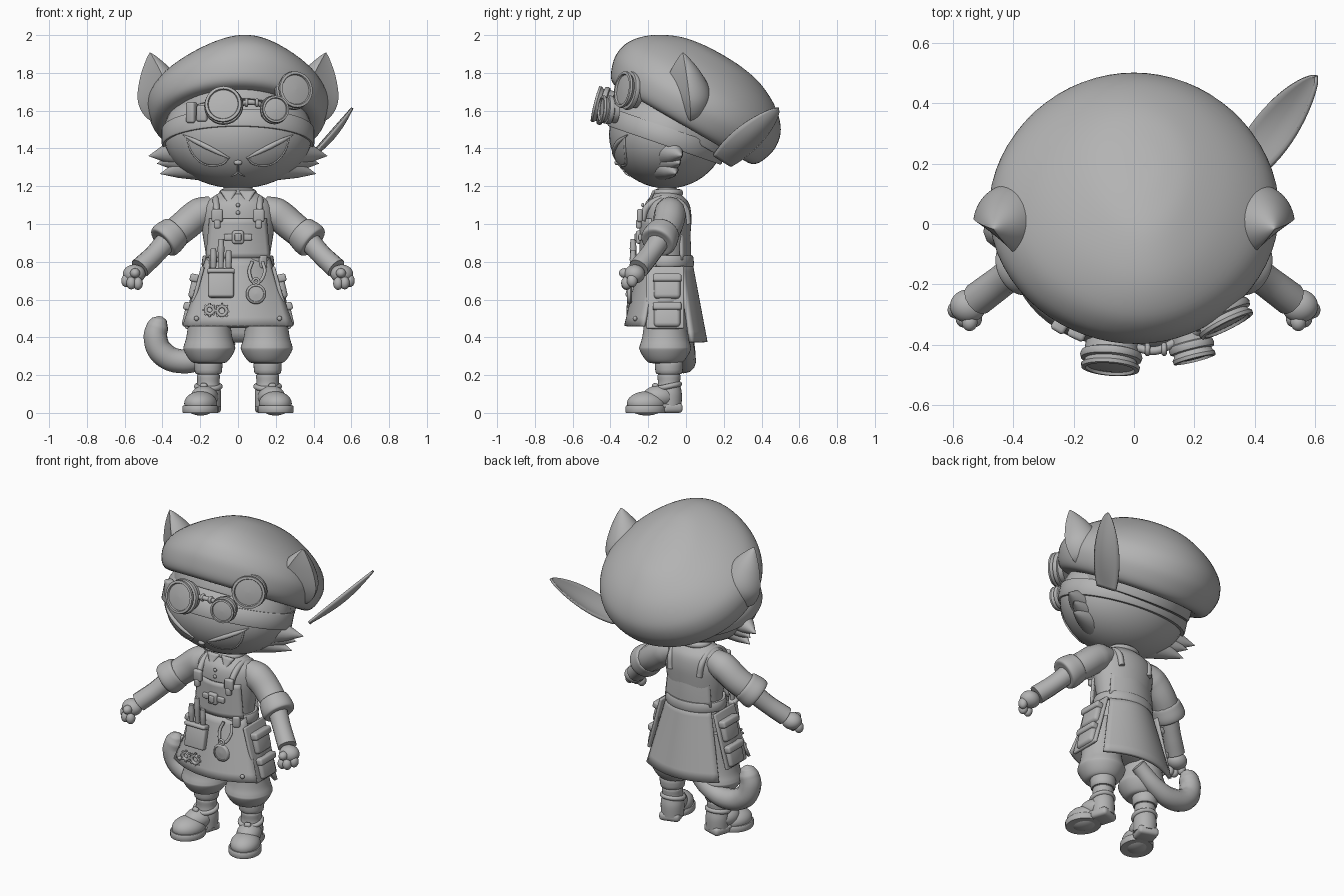
import bpy, bmesh, math
from mathutils import Vector, Matrix, Euler

if "Cube" in bpy.data.objects:
    bpy.data.objects.remove(bpy.data.objects["Cube"])

GREY = (0.45, 0.45, 0.45, 1)
mat = bpy.data.materials.new("plain_grey")
mat.use_nodes = True
mat.diffuse_color = GREY
mat.node_tree.nodes["Principled BSDF"].inputs["Base Color"].default_value = GREY
made = []
SIDES = ((1, "left"), (-1, "right"))


def add(name, mesh):
    mesh.materials.clear()
    mesh.materials.append(mat)
    ob = bpy.data.objects.new(name, mesh)
    bpy.context.collection.objects.link(ob)
    made.append(ob)
    return ob


def from_bm(name, bm, mtx=Matrix()):
    bm.transform(mtx)
    bmesh.ops.recalc_face_normals(bm, faces=bm.faces)
    mesh = bpy.data.meshes.new(name)
    bm.to_mesh(mesh)
    bm.free()
    return add(name, mesh)


def place(loc, rot=(0, 0, 0), scale=(1, 1, 1)):
    q = rot if hasattr(rot, "to_matrix") else Euler([math.radians(a) for a in rot])
    return Matrix.LocRotScale(Vector(loc), q, Vector(scale))


def aim(d):
    return Vector(d).to_track_quat('Z', 'Y')


def smooth(pts, n=5):
    """Catmull-Rom resampling of a profile"""
    p = [Vector(a) for a in pts]
    p = [p[0]] + p + [p[-1]]
    out = []
    for a, b, c, d in zip(p, p[1:], p[2:], p[3:]):
        for i in range(n):
            t = i / n
            out.append(b + (c - a) * t / 2 + (a * 2 - b * 5 + c * 4 - d) * t * t / 2
                       + (b * 3 - a - c * 3 + d) * t ** 3 / 2)
    return out + [p[-1]]


def lathe(name, prof, mtx, seg=40, warp=None):
    bm = bmesh.new()
    rings = []
    for r, z in prof:
        ring = []
        for i in range(seg):
            a = math.tau * i / seg
            co = Vector((max(r, 1e-4) * math.cos(a), max(r, 1e-4) * math.sin(a), z))
            ring.append(bm.verts.new(warp(co, r) if warp else co))
        rings.append(ring)
    for a, b in zip(rings, rings[1:]):
        for i in range(seg):
            j = (i + 1) % seg
            bm.faces.new((a[i], a[j], b[j], b[i]))
    bm.faces.new(rings[0])
    bm.faces.new(rings[-1])
    return from_bm(name, bm, mtx)


def ball(name, loc, size, rot=(0, 0, 0)):
    bm = bmesh.new()
    bmesh.ops.create_uvsphere(bm, u_segments=40, v_segments=24, radius=1)
    return from_bm(name, bm, place(loc, rot, size))


def box(name, loc, size, rot=(0, 0, 0), bevel=0.012):
    bm = bmesh.new()
    bmesh.ops.create_cube(bm, size=1)
    bm.transform(Matrix.Diagonal((*size, 1)))
    bmesh.ops.bevel(bm, geom=bm.edges[:], offset=min(bevel, min(size) * .4), segments=3, affect='EDGES', profile=.5)
    return from_bm(name, bm, place(loc, rot))


def tube(name, pts, r, closed=False):
    """Round sweep; r is one radius or a list per point"""
    rs = r if isinstance(r, list) else [r] * len(pts)
    cu = bpy.data.curves.new(name, 'CURVE')
    cu.dimensions, cu.bevel_depth, cu.bevel_resolution = '3D', 1, 4
    cu.use_fill_caps = True
    sp = cu.splines.new('BEZIER')
    sp.bezier_points.add(len(pts) - 1)
    sp.use_cyclic_u, sp.resolution_u = closed, 6
    for bp, p, rad in zip(sp.bezier_points, pts, rs):
        bp.co, bp.radius = p, rad
        bp.handle_left_type = bp.handle_right_type = 'AUTO'
    tmp = bpy.data.objects.new(name + "_path", cu)
    bpy.context.collection.objects.link(tmp)
    bpy.context.view_layer.update()
    mesh = bpy.data.meshes.new_from_object(tmp.evaluated_get(bpy.context.evaluated_depsgraph_get()))
    bpy.data.objects.remove(tmp)
    return add(name, mesh)


def ring(name, loc, r, thick, rot=(0, 0, 0), flat=1):
    q = place(loc, rot)
    pts = [q @ Vector((r * math.cos(i * math.tau / 12), r * flat * math.sin(i * math.tau / 12), 0)) for i in range(12)]
    return tube(name, pts, thick, True)


def sheet(name, f, thick=0.015, nu=16, nv=8):
    bm = bmesh.new()
    g = [[bm.verts.new(f(2 * i / nu - 1, j / nv)) for i in range(nu + 1)] for j in range(nv + 1)]
    for a, b in zip(g, g[1:]):
        for i in range(nu):
            bm.faces.new((a[i], a[i + 1], b[i + 1], b[i]))
    ob = from_bm(name, bm)
    m = ob.modifiers.new("thickness", 'SOLIDIFY')
    m.thickness, m.offset = thick, 0
    return ob


# Head, with a helper that finds the face surface
HC, HR = Vector((0, -.1, 1.475)), Vector((.395, .308, .287))
ball("head", HC, HR)


def face(x, z, off=0.0):
    k = 1 - (x / HR.x) ** 2 - ((z - HC.z) / HR.z) ** 2
    return Vector((x, HC.y - HR.y * math.sqrt(max(k, 0)) - off, z))


for s, side in SIDES:
    top = lambda t: 1.345 + .115 * t
    bot = lambda t: top(t) - .12 * math.sin(math.pi * t) ** .55 * (.5 + .5 * t)
    ex = lambda t: s * (.055 + .215 * t)
    sheet(side + "_eye", lambda u, v: face(ex(.5 + u / 2), top(.5 + u / 2) * (1 - v) + bot(.5 + u / 2) * v, .002), .006)
    tube(side + "_eye_rim", [face(ex(i / 10), bot(i / 10), .002) for i in range(11)], .006)
    tube(side + "_brow", [face(s * (.045 + .062 * i), 1.348 + .031 * i, .003) for i in range(5)], [.004, .011, .014, .012, .003])
    tube(side + "_mouth", [face(0, 1.275, .004), face(s * .015, 1.262, .004), face(s * .035, 1.252, .002)], [.005, .005, .002])
    # Cheek fur tufts
    for i, (a, b, r) in enumerate([((.22, -.13, 1.395), (.475, -.02, 1.36), .11), ((.15, -.14, 1.325), (.415, -.05, 1.265), .1),
                                   ((.25, -.11, 1.345), (.43, -.03, 1.32), .08)]):
        a, b = Vector((a[0] * s, *a[1:])), Vector((b[0] * s, *b[1:]))
        lathe(f"{side}_cheek_tuft_{i}", [(r, 0), (r * .76, .3), (r * .42, .66), (0, 1)],
              place(a, aim(b - a), (1, 1, (b - a).length)), 24)

    # Ear: pointed cup, hollowed forwards and outwards
    def cup(co, r, s=s):
        d = Vector((s * .62, -.78, 0))
        k = co.dot(d)
        return co - d * max(0, k - .5 * r) * 1.1

    lathe(side + "_ear", smooth([(.06, -.06), (.115, -.02), (.14, .05), (.13, .12), (.085, .21), (.03, .285), (0, .315)]),
          place((s * .385, .005, 1.605), (4, s * 15, 0), (.93, .95, 1)), 40, cup)
ball("nose", face(0, 1.325, .002), (.022, .014, .014))
tube("mouth_line", [face(0, 1.32, .003), face(0, 1.272, .003)], .004)

# Beret, ridged along the middle and narrowing towards its raised front
TILT = (-30, 0, 0)


def narrow(co, r):
    h = max(0, -.5 * co.y + .866 * co.z - .06)
    ridge = .22 * (max(0, co.z) / .38) ** 2
    return Vector((co.x * (1 - ridge - 1.3 * h * h) + .25 * h * h, co.y, co.z))


lathe("beret", smooth([(.29, .02), (.335, -.02), (.39, -.04), (.44, -.025), (.472, .03), (.488, .11), (.464, .2), (.38, .288),
                       (.25, .355), (.12, .382), (0, .388)]), place((0, 0, 1.56), TILT), 64, narrow)
lathe("beret_band", [(.33, -.08), (.362, -.08), (.368, -.07), (.365, .03), (.3, .03)],
      place((0, -.01, 1.56), TILT, (1, .97, 1)), 56)
lathe("goggle_strap", [(.9, -.048), (1, -.048), (1.015, -.04), (1.015, .04), (1, .048), (.9, .048)],
      place((0, -.1, 1.462), (-19, 0, 0), (.398, .315, 1)), 56)
# Feather
F0, F1 = Vector((.365, .19, 1.335)), Vector((.605, .49, 1.615))
FW = Vector((-.46, .75, -.46))
sheet("feather", lambda u, v: F0.lerp(F1, v) + FW * u * .085 * max(0, math.sin(math.pi * (.22 + .78 * v))) ** .65
      + Vector((.02, 0, -.02)) * math.sin(math.pi * v) * (1 - u * u), .012, 8, 24)

# Goggles
LENS = [(.72, 0), (.88, 0), (.9, .35), (1, .4), (1.04, .55), (1, .7), (.86, .74), (.9, .85), (.98, .95),
        (.96, 1.1), (.82, 1.12), (.78, 1), (.5, 1.05), (0, 1.08)]
for n, c, d, r in (("large_lens", (-.072, -.395, 1.615), (-.08, -1, .25), .1), ("raised_lens", (.27, -.26, 1.70), (.42, -.85, .14), .1),
                   ("small_lens", (.18, -.365, 1.6), (.25, -1, .1), .074)):
    lathe(n, [(a * r, b * .08) for a, b in LENS], place(c, aim(d)), 40)
tube("goggle_bridge", [(.01, -.41, 1.635), (.07, -.42, 1.645), (.14, -.39, 1.625)], .014)
tube("lens_hinge", [(.2, -.36, 1.64), (.24, -.32, 1.68)], .022)
for x in (.045, .1):
    ring(f"bridge_collar_{x}", (x, -.415, 1.642), .014, .009, (0, 90, 0))
box("strap_buckle", (-.245, -.335, 1.59), (.05, .05, .11), (0, 0, -32))
box("strap_plate", (-.19, -.365, 1.585), (.06, .035, .085), (0, 0, -25))

# Torso, hips and collar
lathe("shirt", smooth([(.165, .78), (.172, .85), (.188, .95), (.195, 1.04), (.175, 1.11), (.115, 1.155), (.08, 1.18), (.075, 1.23)]),
      place((0, -.1, 0), scale=(1, .66, 1)))
lathe("hips", smooth([(.1, .45), (.185, .49), (.195, .6), (.175, .8)]), place((0, -.1, 0), scale=(1, .66, 1)))
lathe("belt", [(.16, .775), (.187, .775), (.193, .785), (.188, .825), (.183, .832), (.16, .832)], place((0, -.1, 0), scale=(1, .74, 1)))
ring("collar", (0, -.095, 1.165), .08, .02, flat=.75)

# Apron
sheet("apron_front", lambda u, v: (u * (.165 + .125 * v), -.235 - .085 * v + (.08 + .02 * v) * u * u, .82 - .36 * v))
sheet("apron_back", lambda u, v: (u * (.15 + .1 * v), .024 + .08 * v - (.06 + .02 * v) * u * u, .8 - .425 * v), .02)
sheet("apron_bib", lambda u, v: (u * (.168 - .02 * v), -.238 + .055 * u * u, .82 + .21 * v))
sheet("apron_upper_back", lambda u, v: (u * (.16 - .03 * v), .022 - .05 * u * u - .012 * v * v, .81 + (.2 + .09 * u * u) * v), .012)
box("chest_strap", (0, -.243, .93), (.15, .02, .035))
box("chest_buckle", (0, -.25, .93), (.062, .03, .07))
box("chest_buckle_pin", (0, -.265, .93), (.035, .015, .04))
for i, z in enumerate((.99, 1.06, 1.1)):
    ball(f"button_{i}", (0, -.235 + .06 * max(0, z - 1), z), (.011, .008, .011))

for s, side in SIDES:
    sheet(side + "_collar_flap", lambda u, v: (s * (.05 + .045 * u * (1 - v)), -.17 - .03 * v, 1.175 - .07 * v), .014, 4, 4)
    tube(side + "_brace", [(s * .11, -.232, 1.02), (s * .115, -.205, 1.09), (s * .115, -.1, 1.135), (s * .11, -.01, 1.09), (s * .1, .01, 1.0)],
         .018)
    box(side + "_brace_buckle", (s * .11, -.245, 1.045), (.06, .03, .07))
    box(side + "_brace_clip", (s * .11, -.25, 1.0), (.035, .03, .05))
    box(side + "_side_flap", (s * .23, -.11, .61), (.02, .2, .34), (0, -s * 15, 0))
    for i, (x, z) in enumerate(((.228, .665), (.262, .515))):
        box(f"{side}_pouch_{i}", (s * x, -.1, z), (.05, .14, .125), (0, -s * 13, 0), .02)
        box(f"{side}_pouch_flap_{i}", (s * (x - .002), -.1, z + .048), (.058, .152, .042), (0, -s * 13, 0))
    ball(side + "_apron_rivet", (s * .22, -.27, .5), (.013, .012, .013))
    box(side + "_belt_clip", (s * .13, -.2, .8), (.045, .04, .07), (0, 0, s * 25))

    # Arm, rolled sleeve and hand
    tube(side + "_sleeve", [(s * .13, -.085, 1.08), (s * .2, -.085, 1.055), (s * .29, -.1, .985), (s * .37, -.14, .92)],
         [.07, .085, .082, .078])
    d = Vector((s * .7, -.35, -.6)).normalized()
    lathe(side + "_sleeve_cuff", smooth([(.06, -.05), (.084, -.05), (.092, -.02), (.096, .02), (.088, .046), (.06, .046)], 4),
          place((s * .365, -.135, .93), aim(d)), 32)
    tube(side + "_forearm", [(s * .36, -.13, .93), (s * .44, -.19, .84), (s * .52, -.25, .765)], [.058, .054, .056])
    ball(side + "_palm", (s * .55, -.272, .735), (.06, .055, .05))
    for i, (x, y, z) in enumerate(((.53, -.315, .685), (.565, -.315, .688), (.592, -.285, .7))):
        ball(f"{side}_finger_{i}", (s * x, y, z), (.026, .028, .034))
    ball(side + "_thumb", (s * .545, -.325, .74), (.026, .03, .026))

    # Trousers and boot
    lathe(side + "_trouser", smooth([(.06, .262), (.09, .268), (.115, .295), (.136, .335), (.135, .355), (.122, .4), (.112, .48), (.1, .65)]),
          place((s * .152, -.11, 0)))
    lathe(side + "_sock", smooth([(.052, .14), (.054, .2), (.07, .212), (.074, .265), (.06, .28)], 3), place((s * .157, -.09, 0)), 28)
    turn = (0, 0, s * 17)
    base = place((s * .16, -.085, 0), turn)
    lathe(side + "_boot_shaft", smooth([(.066, .03), (.068, .1), (.059, .155), (.061, .198), (.05, .206)]), place((s * .157, -.09, 0)), 28)
    ball(side + "_boot_toe", base @ Vector((0, -.13, .05)), (.085, .105, .064), turn)
    ball(side + "_boot_instep", base @ Vector((0, -.06, .085)), (.07, .09, .06), turn)
    lathe(side + "_sole", [(.97, 0), (1, .006), (1, .032), (.96, .038)], base @ place((0, -.135, 0), scale=(.094, .108, 1)), 36)
    box(side + "_heel", base @ Vector((0, .002, .026)), (.125, .11, .052), turn, .02)
    box(side + "_shank", base @ Vector((0, -.06, .036)), (.12, .1, .025), turn)
    ring(side + "_boot_strap", (s * .157, -.095, .14), .062, .014, (12, 0, 0))
    box(side + "_boot_buckle", (s * .182, -.163, .14), (.04, .03, .035), turn)

# Tail
tube("tail", [(-.04, -.01, .4), (-.17, -.005, .3), (-.29, -.01, .272), (-.4, -.015, .315), (-.437, -.02, .4), (-.425, -.02, .46),
              (-.415, -.02, .495), (-.412, -.02, .512)], [.045, .055, .063, .066, .063, .058, .04, .01])

# Tool pocket, watch and gears
box("tool_pocket", (-.09, -.285, .685), (.135, .045, .15), (-12, 0, 0))
box("pocket_flap", (-.09, -.285, .75), (.145, .055, .025), (-12, 0, 0))
for i, (x, h) in enumerate(((-.13, .87), (-.09, .92), (-.05, .86))):
    tube(f"tool_{i}", [(x, -.275, .72), (x, -.28, h - .05), (x, -.28, h)], [.011, .018, .014])
lathe("watch", smooth([(.04, 0), (.054, .01), (.05, .025), (.042, .028), (.04, .022), (0, .026)], 2), place((.095, -.285, .63), (90, 0, 0)), 28)
tube("watch_chain", [(.075, -.25, .8), (.06, -.27, .74), (.095, -.295, .69), (.14, -.275, .74), (.13, -.25, .8)], .009)
ring("watch_loop", (.095, -.3, .695), .016, .007, (90, 0, 0))
for i, (x, z, r) in enumerate(((-.15, .545, .03), (-.085, .54, .034))):
    ring(f"gear_{i}", (x, -.305, z), r * .7, .009, (90, 0, 0))
    for k in range(8):
        a = k * math.tau / 8
        box(f"gear_{i}_tooth_{k}", (x + r * math.cos(a), -.305, z + r * math.sin(a)), (.014, .014, .012), (0, -math.degrees(a), 0), .002)

# Shading
bpy.ops.object.select_all(action='DESELECT')
for ob in made:
    ob.select_set(True)
bpy.context.view_layer.objects.active = made[0]
bpy.ops.object.shade_smooth_by_angle(angle=math.radians(40))
